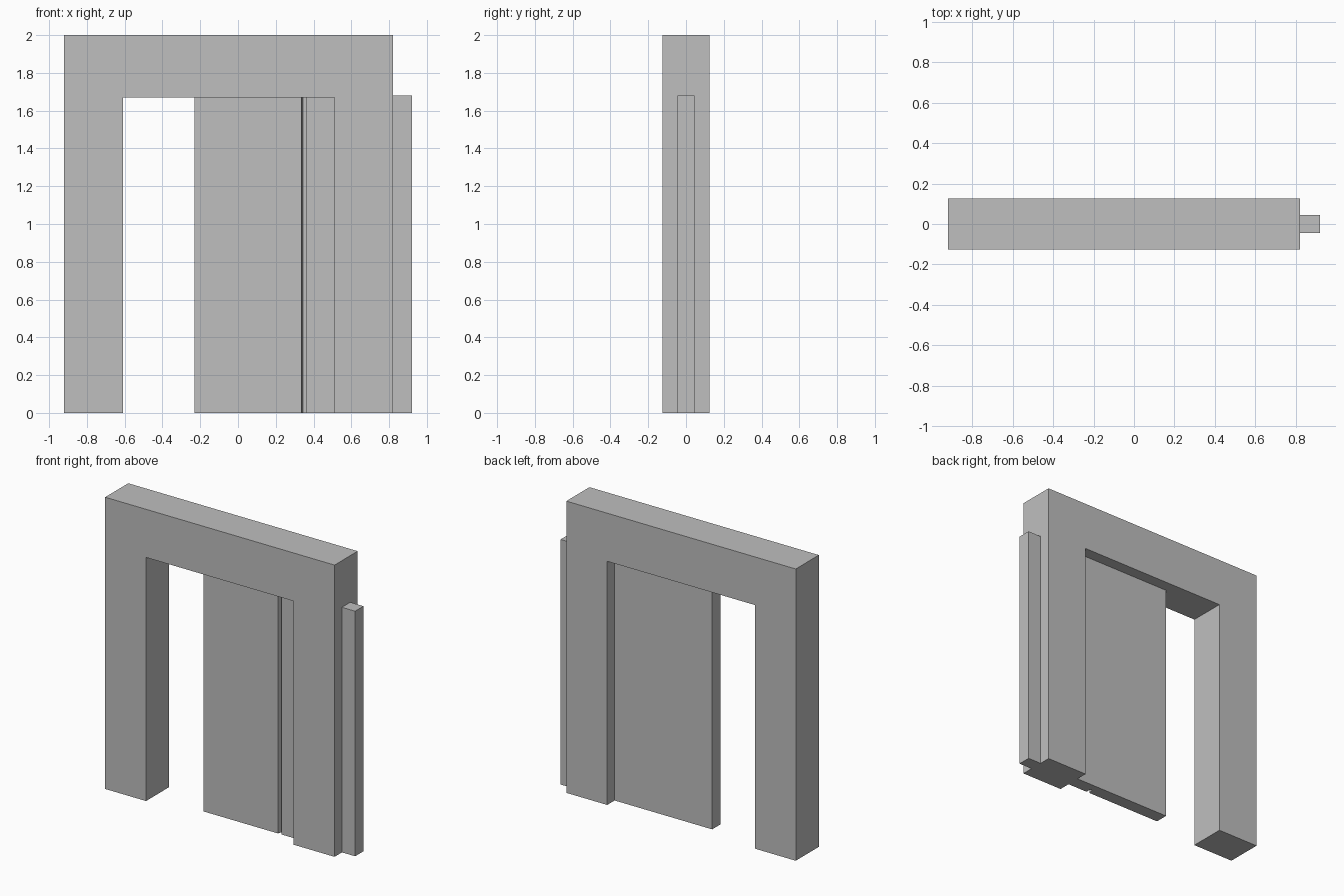
import bpy
import bmesh
from mathutils import Vector

cube = bpy.data.objects.get("Cube")
if cube:
    bpy.data.objects.remove(cube, do_unlink=True)

# Single plain grey
grey = bpy.data.materials.new("plain_grey")
grey.use_nodes = True
colour = (0.52, 0.52, 0.52, 1.0)
grey.diffuse_color = colour
grey.node_tree.nodes["Principled BSDF"].inputs["Base Color"].default_value = colour


def extruded(name, outline, direction):
    """Solid made by sweeping a flat outline along a direction."""
    bm = bmesh.new()
    face = bm.faces.new([bm.verts.new(p) for p in outline])
    swept = bmesh.ops.extrude_face_region(bm, geom=[face])
    verts = [g for g in swept["geom"] if isinstance(g, bmesh.types.BMVert)]
    bmesh.ops.translate(bm, verts=verts, vec=Vector(direction))
    bmesh.ops.recalc_face_normals(bm, faces=bm.faces)
    mesh = bpy.data.meshes.new(name)
    bm.to_mesh(mesh)
    bm.free()
    mesh.materials.append(grey)
    obj = bpy.data.objects.new(name, mesh)
    bpy.context.collection.objects.link(obj)
    return obj


# Wall around the doorway: an upside-down U seen from the front
left, right, height = -0.92, 0.82, 2.0
open_left, open_right, open_top = -0.61, 0.51, 1.67
half_wall = 0.125
wall_outline = [(left, 0), (open_left, 0), (open_left, open_top),
                (open_right, open_top), (open_right, 0), (right, 0),
                (right, height), (left, height)]
extruded("door_wall", [(x, -half_wall, z) for x, z in wall_outline],
         (0, 2 * half_wall, 0))

# Sliding door: plan with a narrow pull groove in its front face
half_door = 0.045
door_outline = [(-0.23, -half_door), (0.335, -half_door), (0.345, -0.005),
                (0.36, -0.005), (0.36, -half_door), (0.92, -half_door),
                (0.92, half_door), (-0.23, half_door)]
extruded("sliding_door", [(x, y, 0) for x, y in door_outline], (0, 0, 1.68))
